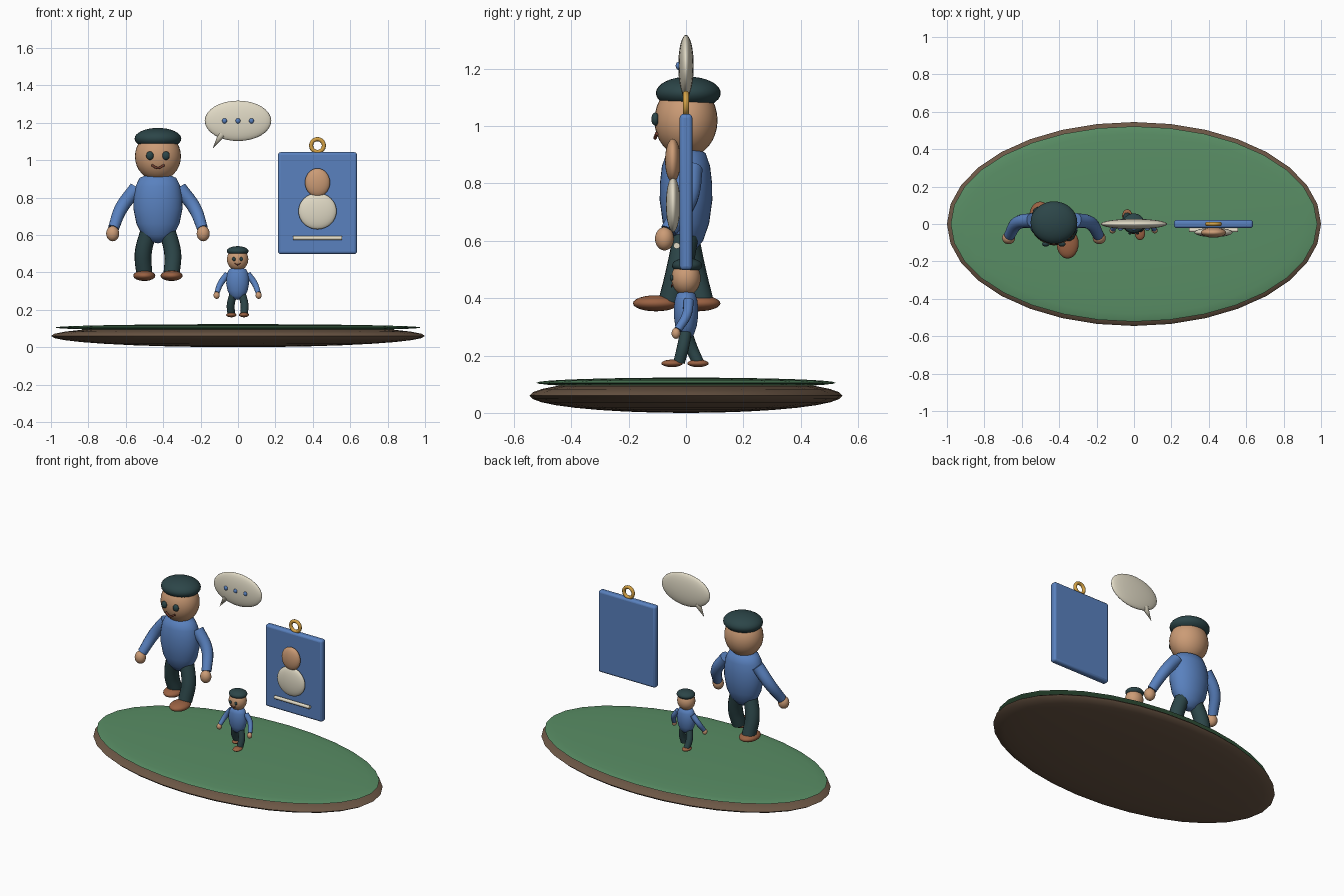
import bpy, bmesh
from math import radians
from mathutils import Vector

if "Cube" in bpy.data.objects:
    bpy.data.objects.remove(bpy.data.objects["Cube"])


def mat(name, r, g, b):
    m = bpy.data.materials.new(name)
    m.diffuse_color = (r, g, b, 1)
    m.use_nodes = True
    m.node_tree.nodes["Principled BSDF"].inputs["Base Color"].default_value = m.diffuse_color
    return m


GREEN = mat("grass", .10, .27, .13)
BROWN = mat("earth", .15, .095, .06)
BLUE = mat("blue", .10, .22, .52)
SKIN = mat("skin", .60, .33, .18)
DARK = mat("dark", .025, .06, .065)
SHOE = mat("shoe", .32, .12, .055)
CREAM = mat("cream", .75, .70, .56)
GOLD = mat("gold", .66, .36, .06)
MOUTH = mat("mouth", .18, .05, .03)


def finish(name, m, angle=50):
    o = bpy.context.object
    o.name = name
    o.data.materials.clear()
    o.data.materials.append(m)
    bpy.ops.object.shade_smooth_by_angle(angle=radians(angle))
    return o


def ball(name, loc, size, m, seg=32, rings=16):
    bpy.ops.mesh.primitive_uv_sphere_add(segments=seg, ring_count=rings, radius=1, location=loc)
    bpy.context.object.scale = size
    bpy.ops.object.transform_apply(location=False, rotation=False)
    return finish(name, m, 80)


def tube(name, pts, radii, m):
    """Smooth round tube through a few points, with flat ends."""
    c = bpy.data.curves.new(name, 'CURVE')
    c.dimensions = '3D'
    c.bevel_depth, c.bevel_resolution, c.use_fill_caps = 1, 4, True
    sp = c.splines.new('BEZIER')
    sp.resolution_u = 8
    sp.bezier_points.add(len(pts) - 1)
    for bp, p, r in zip(sp.bezier_points, pts, radii):
        bp.co, bp.radius = p, r
        bp.handle_left_type = bp.handle_right_type = 'AUTO'
    o = bpy.data.objects.new(name, c)
    bpy.context.collection.objects.link(o)
    bpy.ops.object.select_all(action='DESELECT')
    o.select_set(True)
    bpy.context.view_layer.objects.active = o
    bpy.ops.object.convert(target='MESH')
    return finish(name, m)


def lathe(name, profile, origin, s, yscale, m):
    """Spin an (r, z) profile about the vertical axis."""
    bm = bmesh.new()
    vs = [bm.verts.new((r, 0, z)) for r, z in profile]
    es = [bm.edges.new(e) for e in zip(vs, vs[1:])]
    bmesh.ops.spin(bm, geom=vs + es, cent=(0, 0, 0), axis=(0, 0, 1),
                   angle=radians(360), steps=32, use_duplicate=False)
    bmesh.ops.remove_doubles(bm, verts=bm.verts, dist=1e-4)
    for v in bm.verts:
        v.co.y *= yscale
    bmesh.ops.scale(bm, vec=(s, s, s), verts=bm.verts)
    bmesh.ops.recalc_face_normals(bm, faces=bm.faces)
    me = bpy.data.meshes.new(name)
    bm.to_mesh(me)
    bm.free()
    o = bpy.data.objects.new(name, me)
    o.location = origin
    bpy.context.collection.objects.link(o)
    bpy.ops.object.select_all(action='DESELECT')
    o.select_set(True)
    bpy.context.view_layer.objects.active = o
    return finish(name, m, 80)


def figure(tag, ox, oz, s, back_foot):
    def P(x, y, z):
        return (ox + x * s, y * s, oz + z * s)

    def S(*v):
        return tuple(k * s for k in v)

    # torso, head and cap
    lathe(tag + "_torso", [(0, .555), (.045, .565), (.085, .60), (.115, .66), (.131, .74),
                           (.130, .80), (.120, .86), (.098, .905), (.05, .925), (0, .93)],
          (ox, 0, oz), s, .7, BLUE)
    ball(tag + "_head", P(0, 0, 1.02), S(.123, .11, .13), SKIN)
    ball(tag + "_cap", P(0, .008, 1.115), S(.125, .113, .057), DARK)
    tube(tag + "_smile", [P(-.034, -.102, .974), P(0, -.108, .958), P(.034, -.102, .974)],
         [.006 * s] * 3, MOUTH)
    for side, x in (("left", -1), ("right", 1)):
        ball(f"{tag}_{side}_eye", P(x * .043, -.107, 1.024), S(.02, .014, .023), DARK, 16, 10)
        # arm and hand
        tube(f"{tag}_{side}_arm",
             [P(x * .115, .02, .85), P(x * .195, .005, .745), P(x * .238, -.06, .635)],
             [.039 * s, .036 * s, .03 * s], BLUE)
        ball(f"{tag}_{side}_hand", P(x * .242, -.075, .607), S(.035, .033, .041), SKIN, 24, 12)
        # striding leg and foot
        foot = -.105 if x > 0 else back_foot
        ankle = -.052 if x > 0 else max(.052, back_foot)
        tube(f"{tag}_{side}_leg",
             [P(x * .05, 0, .62), P(x * .079, ankle * .45, .50), P(x * .073, ankle, .39)],
             [.045 * s, .046 * s, .044 * s], DARK)
        ball(f"{tag}_{side}_foot", P(x * .073, foot, .382), S(.059, .08, .028), SHOE, 24, 12)


# ground island
ball("island_base", (0, 0, .06), (1, .545, .06), BROWN)
ball("island_grass", (0, 0, .105), (.98, .522, .018), GREEN)

# large and small walkers
figure("large_walker", -.428, 0, 1, .04)
figure("small_walker", -.002, -.005, .465, .09)

# speech bubble with tail and dots
ball("bubble", (0, 0, 1.21), (.178, .027, .108), CREAM)
a, b = Vector((-.085, 0, 1.14)), Vector((-.136, 0, 1.06))
bpy.ops.mesh.primitive_cone_add(vertices=16, radius1=.034, radius2=0, depth=(b - a).length,
                                location=(a + b) / 2,
                                rotation=(b - a).to_track_quat('Z', 'Y').to_euler())
bpy.context.object.scale.x = 1
finish("bubble_tail", CREAM).scale = (.6, .6, 1)
for i in (-1, 0, 1):
    ball("bubble_dot", (i * .072, -.026, 1.21), (.013, .01, .014), BLUE, 16, 10)

# badge card
bpy.ops.mesh.primitive_cube_add(size=1, location=(.425, 0, .77))
card = bpy.context.object
card.scale = (.422, .044, .545)
bpy.ops.object.transform_apply(location=False, rotation=False)
bev = card.modifiers.new("round", 'BEVEL')
bev.width, bev.segments = .014, 3
finish("card", BLUE, 40)

# badge ring, portrait and line
bpy.ops.mesh.primitive_torus_add(major_radius=.034, minor_radius=.011, major_segments=32,
                                 minor_segments=12, location=(.425, 0, 1.078),
                                 rotation=(radians(90), 0, 0))
finish("card_ring", GOLD, 80)
ball("portrait_head", (.425, -.046, .88), (.067, .027, .076), SKIN)
ball("portrait_body", (.425, -.045, .727), (.102, .025, .097), CREAM)
tube("card_line", [(.295, -.033, .583), (.425, -.033, .583), (.555, -.033, .583)],
     [.011] * 3, CREAM)
